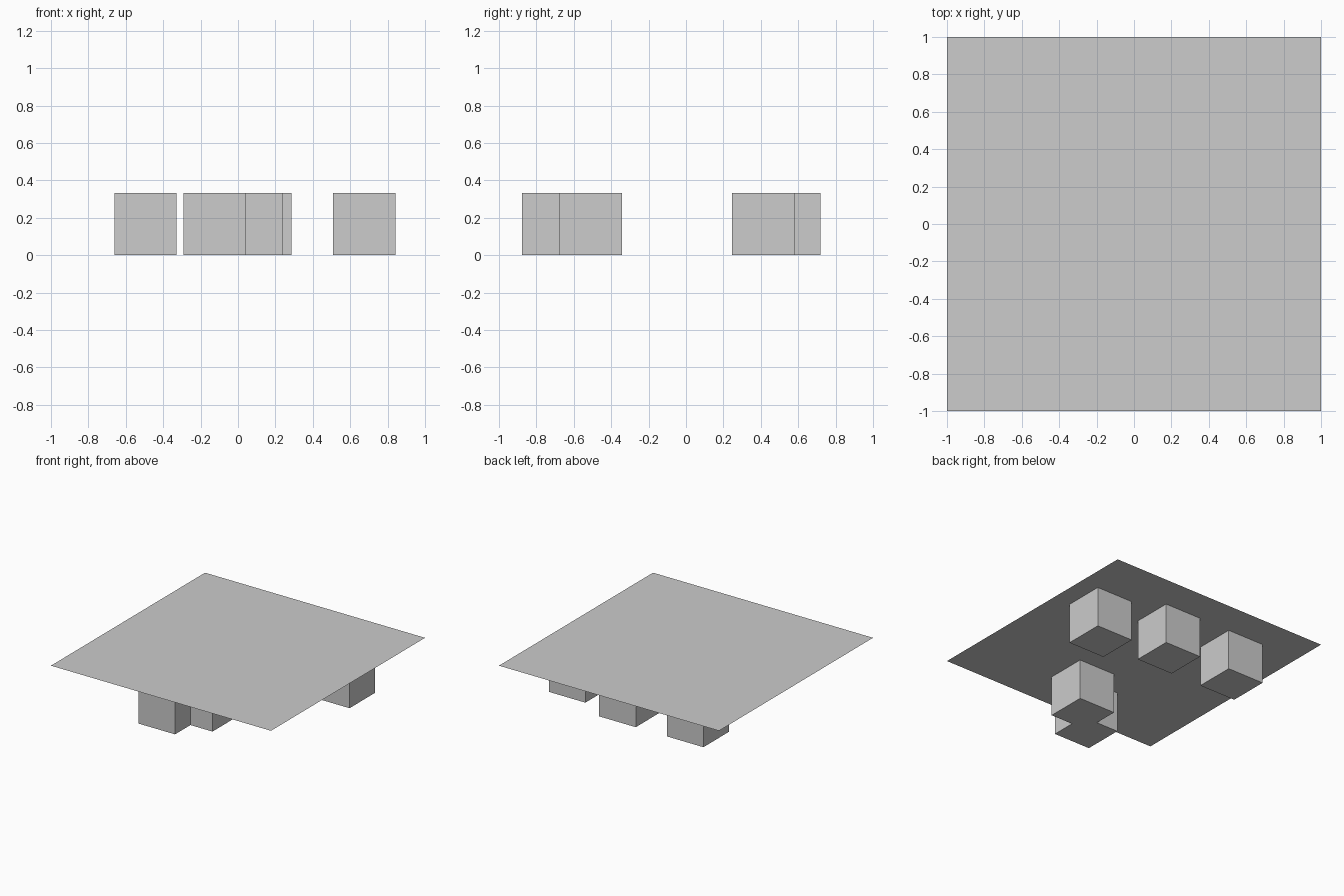
import bpy

# Remove the default cube
old = bpy.data.objects.get("Cube")
if old:
    bpy.data.objects.remove(old, do_unlink=True)

SIZE = 0.333  # edge length of each block

# Single plain grey
grey = bpy.data.materials.new("light_grey")
grey.use_nodes = True
colour = (0.604, 0.604, 0.604, 1.0)
grey.diffuse_color = colour
grey.node_tree.nodes["Principled BSDF"].inputs["Base Color"].default_value = colour


def finish(name):
    obj = bpy.context.object
    obj.name = name
    obj.data.name = name
    obj.data.materials.append(grey)


# Thin square sheet resting on the blocks
bpy.ops.mesh.primitive_plane_add(size=2, location=(0, 0, SIZE))
finish("top_sheet")

# Supporting blocks: centre x and y
blocks = {
    "front_block": (-0.125, -0.71),
    "front_inner_block": (0.075, -0.51),
    "back_left_block": (0.675, 0.413),
    "back_middle_block": (0.12, 0.552),
    "back_right_block": (-0.495, 0.552),
}
for name, (x, y) in blocks.items():
    bpy.ops.mesh.primitive_cube_add(size=SIZE, location=(x, y, SIZE / 2))
    finish(name)
